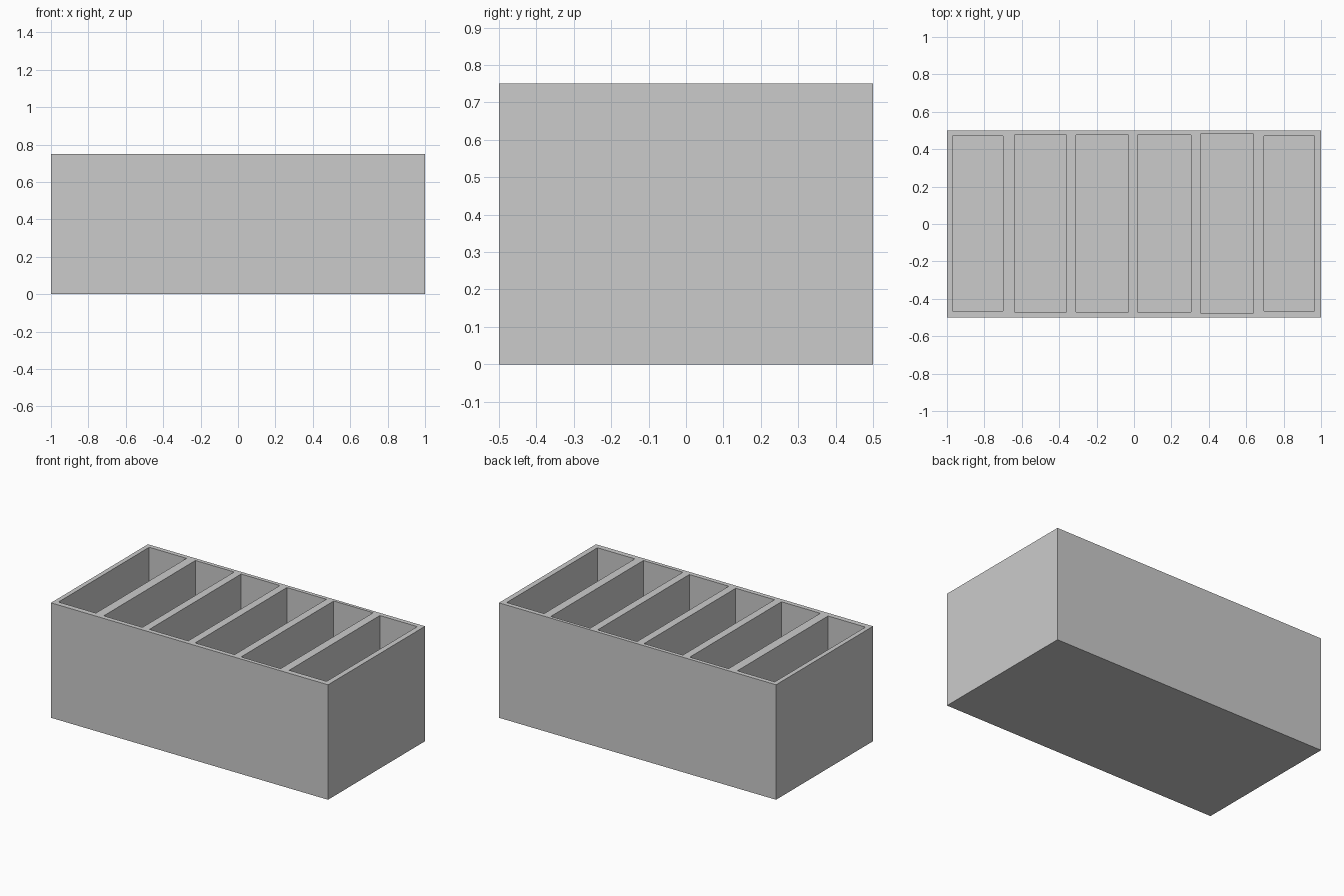
import bpy

if "Cube" in bpy.data.objects:
    bpy.data.objects.remove(bpy.data.objects["Cube"])

HEIGHT = 0.75
FLOOR = 0.03


def box(name, x0, x1, y0, y1, z0, z1):
    bpy.ops.mesh.primitive_cube_add(
        size=1, location=((x0 + x1) / 2, (y0 + y1) / 2, (z0 + z1) / 2))
    ob = bpy.context.object
    ob.name = name
    ob.scale = (x1 - x0, y1 - y0, z1 - z0)
    bpy.ops.object.transform_apply(location=True, rotation=False, scale=True)
    return ob


# Outer block of the bin
tray = box("compartment_box", -1, 1, -0.5, 0.5, 0, HEIGHT)

# Slightly uneven compartments: x start, x end, y start, y end
pockets = [
    (-0.97, -0.70, -0.465, 0.47),
    (-0.64, -0.36, -0.47, 0.475),
    (-0.31, -0.03, -0.47, 0.475),
    (0.02, 0.305, -0.47, 0.475),
    (0.355, 0.64, -0.475, 0.48),
    (0.695, 0.965, -0.465, 0.47),
]

# Hollow out each compartment down to the thin floor
for i, p in enumerate(pockets):
    cutter = box(f"pocket_cutter_{i + 1}", *p, FLOOR, HEIGHT + 0.1)
    cutter.hide_render = True
    mod = tray.modifiers.new(f"pocket_{i + 1}", 'BOOLEAN')
    mod.operation = 'DIFFERENCE'
    mod.solver = 'EXACT'
    mod.object = cutter
    bpy.context.view_layer.objects.active = tray
    bpy.ops.object.modifier_apply(modifier=mod.name)
    bpy.data.objects.remove(cutter, do_unlink=True)
